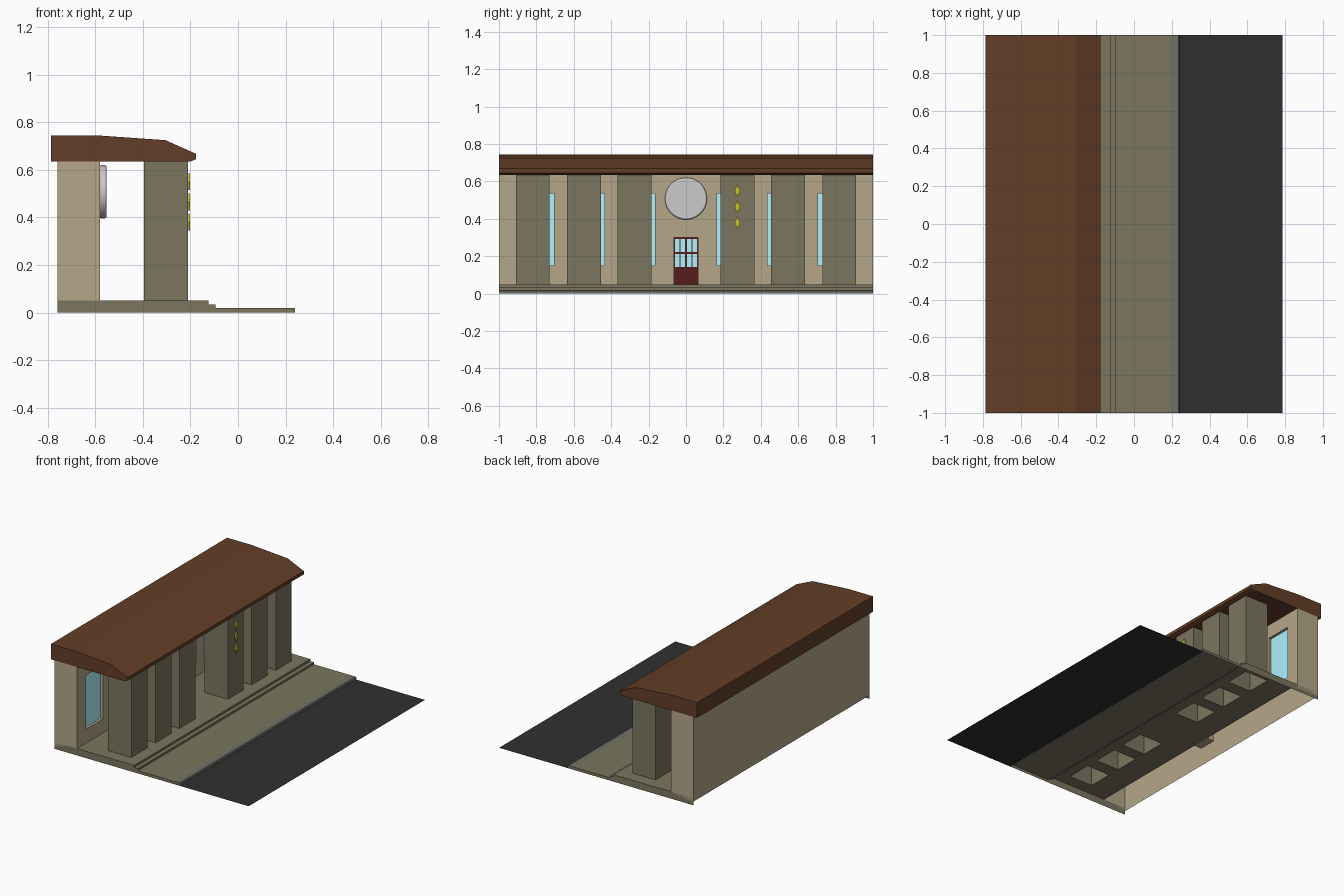
import bpy, bmesh, math

if "Cube" in bpy.data.objects:
    bpy.data.objects.remove(bpy.data.objects["Cube"])


def material(name, r, g, b):
    m = bpy.data.materials.new(name)
    m.diffuse_color = (r, g, b, 1)
    m.use_nodes = True
    m.node_tree.nodes["Principled BSDF"].inputs["Base Color"].default_value = m.diffuse_color
    return m


WALL = material("beige_plaster", .46, .39, .25)
STONE = material("olive_stone", .2, .18, .115)
BROWN = material("brown_roof", .125, .048, .02)
ROAD = material("asphalt", .03, .03, .03)
KERB = material("kerb_grey", .16, .17, .14)
GLASS = material("glass", .42, .9, 1)
RED = material("dark_red", .09, .012, .012)
GOLD = material("yellow", .6, .55, .02)


def make(name, faces, mat):
    """Mesh from a list of polygons given as coordinate tuples."""
    bm = bmesh.new()
    for f in faces:
        bm.faces.new([bm.verts.new(c) for c in f])
    bmesh.ops.remove_doubles(bm, verts=bm.verts, dist=1e-5)
    me = bpy.data.meshes.new(name)
    bm.to_mesh(me)
    bm.free()
    ob = bpy.data.objects.new(name, me)
    bpy.context.collection.objects.link(ob)
    if mat:
        me.materials.append(mat)
    return ob


def box(name, x, y, z, mat, drop="", inward=False):
    """Box from ranges; faces named in drop (l r f b d u) stay open."""
    (x0, x1), (y0, y1), (z0, z1) = x, y, z
    sides = {
        "l": [(x0, y1, z0), (x0, y0, z0), (x0, y0, z1), (x0, y1, z1)],
        "r": [(x1, y0, z0), (x1, y1, z0), (x1, y1, z1), (x1, y0, z1)],
        "f": [(x0, y0, z0), (x1, y0, z0), (x1, y0, z1), (x0, y0, z1)],
        "b": [(x1, y1, z0), (x0, y1, z0), (x0, y1, z1), (x1, y1, z1)],
        "d": [(x0, y1, z0), (x1, y1, z0), (x1, y0, z0), (x0, y0, z0)],
        "u": [(x0, y0, z1), (x1, y0, z1), (x1, y1, z1), (x0, y1, z1)]}
    faces = [f for k, f in sides.items() if k not in drop]
    return make(name, [f[::-1] for f in faces] if inward else faces, mat)


def strip(name, prof, ys, mat, skip=lambda x, y: False):
    """Sweep an open x-z profile along the y cuts, leaving out skipped cells."""
    faces = []
    for (xa, za), (xb, zb) in zip(prof, prof[1:]):
        for ya, yb in zip(ys, ys[1:]):
            if not skip((xa + xb) / 2, (ya + yb) / 2):
                faces.append([(xa, ya, za), (xb, ya, zb), (xb, yb, zb), (xa, yb, za)])
    return make(name, faces, mat)


PILLARS = [(s * c - .09, s * c + .09) for s in (-1, 1) for c in (.275, .545, .82)]
HALF = [(.165, .36), (.435, .63), (.705, .9)]
WINDOWS = HALF + [(-b, -a) for a, b in HALF]
DOOR = (-.065, .065)
BACK, FACE = -.76, -.58
PX0, PX1 = -.395, -.21


def inside(v, spans):
    return any(a < v < b for a, b in spans)


# ground: stepped platform, pavement, kerb and road (open below the pillars)
cuts = sorted({-1, 1, *[v for p in PILLARS for v in p]})
strip("steps", [(FACE, .05), (PX0, .05), (PX1, .05), (-.125, .05), (-.125, .035),
                (-.095, .035), (-.095, .02)], cuts, STONE,
      lambda x, y: PX0 < x < PX1 and inside(y, PILLARS))
strip("pavement", [(-.095, .02), (.195, .02)], [-1, 1], STONE)
strip("kerb", [(.195, .02), (.235, .02), (.24, .015), (.24, 0)], [-1, 1], KERB)
strip("road", [(.24, 0), (.785, 0)], [-1, 1], ROAD)
side = [(BACK, 0), (.24, 0), (.24, .015), (.235, .02), (-.095, .02), (-.095, .035),
        (-.125, .035), (-.125, .05), (BACK, .05)]
make("ground_ends", [[(x, -1, z) for x, z in side],
                     [(x, 1, z) for x, z in reversed(side)]], STONE)

# pillars
for i, p in enumerate(PILLARS):
    box(f"pillar_{i}", (PX0, PX1), p, (.05, .635), STONE, "d")

# building: back and ends, then the pierced street wall
box("back_and_end_walls", (BACK, FACE), (-1, 1), (.027, .635), WALL, "rdu")
ys = sorted({-1, 1, *DOOR, *[v for w in WINDOWS for v in w]})
zs = [.05, .15, .3, .535, .635]
faces = []
for ya, yb in zip(ys, ys[1:]):
    for za, zb in zip(zs, zs[1:]):
        y, z = (ya + yb) / 2, (za + zb) / 2
        if (inside(y, WINDOWS) and .15 < z < .535) or (inside(y, [DOOR]) and z < .3):
            continue
        faces.append([(FACE, ya, za), (FACE, yb, za), (FACE, yb, zb), (FACE, ya, zb)])
make("street_wall", faces, WALL)

# windows
for i, w in enumerate(WINDOWS):
    d = FACE - .02
    box(f"window_reveal_{i}", (d, FACE), w, (.15, .535), WALL, "lr", True)
    box(f"window_glass_{i}", (d, d + .001), w, (.15, .535), GLASS, "lfbdu")

# recessed double door
dx = FACE - .06
box("door_reveal", (dx, FACE), DOOR, (.05, .3), WALL, "lr", True)
box("door", (dx, dx + .01), DOOR, (.05, .3), RED, "lfbdu")
for s in (-1, 1):
    box(f"door_panel_{s}", (dx + .01, dx + .014),
        tuple(sorted((s * .008, s * .056))), (.06, .13), RED, "l")
    for a in (.005, .034):
        for z in (.143, .222):
            box("door_pane", (dx + .01, dx + .012),
                tuple(sorted((s * a, s * (a + .024)))), (z, z + .07), GLASS, "l")

# plain round disc above the door
bpy.ops.mesh.primitive_cylinder_add(vertices=48, radius=.112, depth=.03,
                                    location=(FACE + .013, 0, .508),
                                    rotation=(0, math.pi / 2, 0))
disc = bpy.context.object
disc.name = "round_disc"
bev = disc.modifiers.new("soft_rim", 'BEVEL')
bev.width, bev.segments = .008, 2
bpy.ops.object.shade_smooth_by_angle()

# plain yellow studs on one pillar
for i, z in enumerate((.55, .465, .38)):
    ring = [(.275, z - .035), (.29, z), (.275, z + .035), (.26, z)]
    xf = PX1 + .009
    fs = [[(xf, y, h) for y, h in ring]]
    for (ya, za), (yb, zb) in zip(ring, ring[1:] + ring[:1]):
        fs.append([(PX1, ya, za), (PX1, yb, zb), (xf, yb, zb), (xf, ya, za)])
    make(f"yellow_stud_{i}", fs, GOLD)

# roof: closed profile along the whole length
prof = [(-.787, .635), (-.2, .635), (-.177, .645), (-.177, .668), (-.305, .725),
        (-.59, .745), (-.787, .745)]
fs = [[(x, -1, z) for x, z in prof], [(x, 1, z) for x, z in reversed(prof)]]
for (xa, za), (xb, zb) in zip(prof, prof[1:] + prof[:1]):
    fs.append([(xb, -1, zb), (xa, -1, za), (xa, 1, za), (xb, 1, zb)])
make("roof", fs, BROWN)
